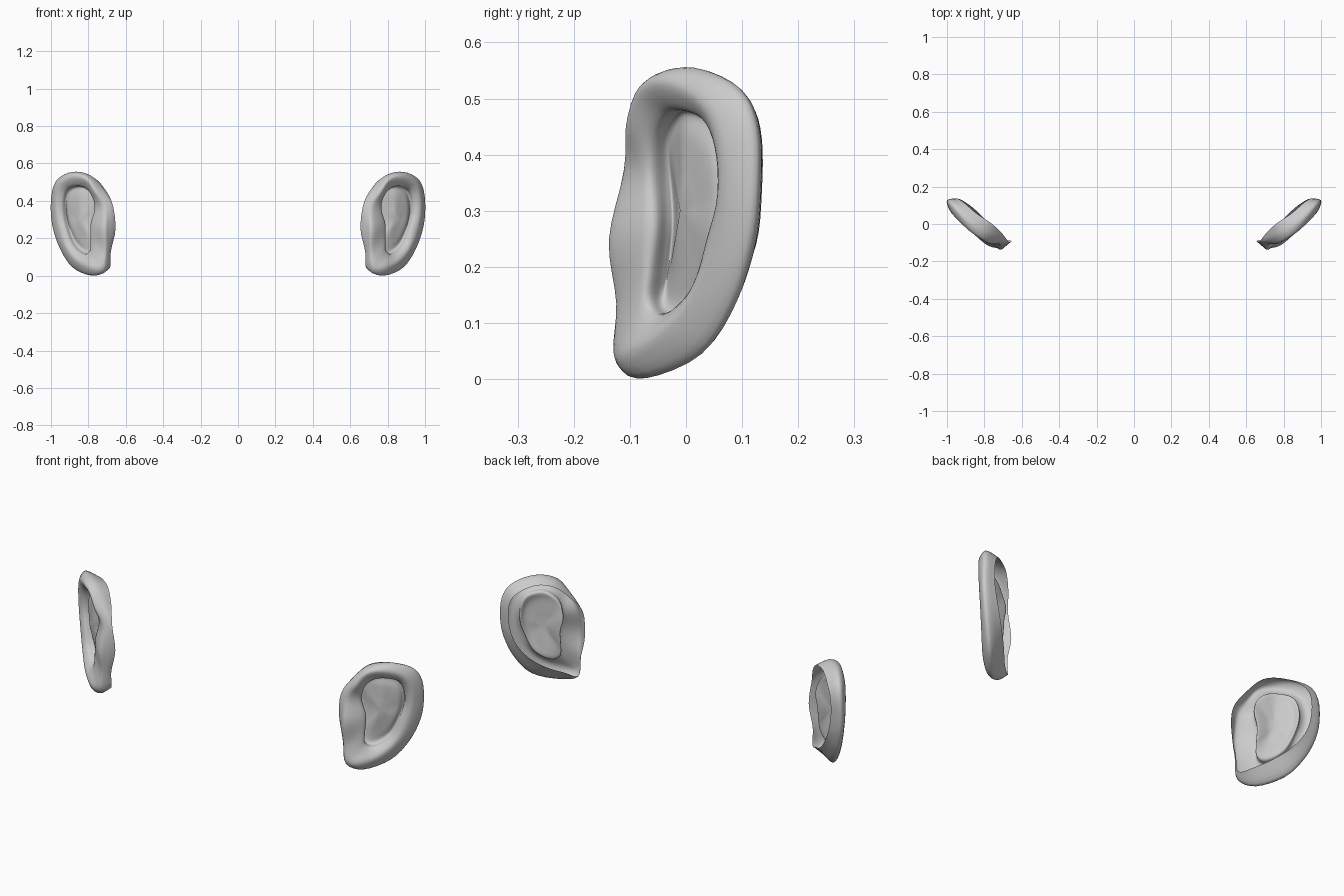
import bpy, bmesh, math
from mathutils import Vector

if "Cube" in bpy.data.objects:
    bpy.data.objects.remove(bpy.data.objects["Cube"])

# Guide curves of one ear shell, clockwise from the top (x, y, z)
back_edge = [(.84, .055, .53), (.91, .115, .49), (.94, .135, .43), (.94, .135, .33),
             (.915, .125, .24), (.865, .09, .16), (.80, .03, .10), (.735, -.04, .06),
             (.685, -.078, .042), (.68, -.088, .13), (.655, -.09, .25), (.67, -.095, .38),
             (.71, -.045, .46), (.765, .005, .52)]
outline = [(.885, .015, .555), (.96, .09, .52), (.993, .122, .45), (1.0, .125, .34),
           (.985, .115, .24), (.945, .085, .135), (.883, .028, .045), (.79, -.07, .002),
           (.71, -.112, .024), (.695, -.113, .13), (.685, -.118, .25), (.69, -.105, .38),
           (.73, -.08, .468), (.80, -.045, .54)]
rim_crest = [(.88, -.037, .532), (.95, .03, .497), (.977, .06, .43), (.977, .065, .33),
             (.957, .05, .23), (.915, .008, .135), (.855, -.055, .07), (.785, -.113, .045),
             (.733, -.128, .06), (.72, -.122, .14), (.722, -.135, .25), (.722, -.108, .37),
             (.765, -.107, .452), (.81, -.085, .515)]
inner_edge = [(.87, -.02, .485), (.92, .028, .465), (.94, .052, .41), (.94, .057, .33),
              (.924, .037, .25), (.893, .014, .17), (.852, -.025, .123), (.815, -.06, .11),
              (.79, -.076, .135), (.788, -.072, .19), (.788, -.065, .275), (.766, -.066, .36),
              (.783, -.064, .43), (.82, -.045, .472)]

rings = [[Vector(p) for p in r] for r in (back_edge, outline, rim_crest, inner_edge)]
count = len(outline)
inward = Vector((-.6, .8, 0))
undercut = Vector((-.9, .45, 0))
lip = rings[3]
middle = sum(lip, Vector()) / count


# Hollow of the ear: groove behind the rim, raised inner fold, deep bowl behind the front flap
def hollow(shrink, depth, extra):
    ring = []
    for i, p in enumerate(lip):
        w = .5 - .5 * math.cos(math.tau * (i - 2.5) / count)
        ring.append(p.lerp(middle, shrink) + inward * depth + undercut * extra * w)
    return ring


rings += [hollow(.06, .028, .016), hollow(.28, .014, .046), hollow(.68, .016, .018)]


def spline(a, b, c, d, t):
    return .5 * (2 * b + (c - a) * t + (2 * a - 5 * b + 4 * c - d) * t * t
                 + (3 * b - a - 3 * c + d) * t ** 3)


def smooth_curve(pts, steps, closed):
    n = len(pts)

    def get(i):
        return pts[i % n] if closed else pts[max(0, min(n - 1, i))]
    out = [spline(get(i - 1), get(i), get(i + 1), get(i + 2), k / steps)
           for i in range(n if closed else n - 1) for k in range(steps)]
    return out if closed else out + [pts[-1]]


def build_ear(name, side):
    # Smooth around every ring, then across the rings
    around = [smooth_curve(r, 4, True) for r in rings]
    columns = [smooth_curve(list(col), 5, False) for col in zip(*around)]
    bm = bmesh.new()
    grid = [[bm.verts.new((p.x * side, p.y, p.z)) for p in col] for col in columns]
    tip = middle + inward * .014
    center = bm.verts.new((tip.x * side, tip.y, tip.z))
    for i, a in enumerate(grid):
        b = grid[(i + 1) % len(grid)]
        for j in range(len(a) - 1):
            bm.faces.new((a[j], b[j], b[j + 1], a[j + 1]))
        bm.faces.new((a[-1], b[-1], center))
    # Front of the shell faces outward
    bm.normal_update()
    facing = Vector((.6 * side, -.8, 0))
    if sum(f.normal.dot(facing) * f.calc_area() for f in bm.faces) < 0:
        bmesh.ops.reverse_faces(bm, faces=bm.faces[:])
    for f in bm.faces:
        f.smooth = True
    mesh = bpy.data.meshes.new(name)
    bm.to_mesh(mesh)
    bm.free()
    bpy.context.collection.objects.link(bpy.data.objects.new(name, mesh))


for name, side in (("right_ear", 1), ("left_ear", -1)):
    build_ear(name, side)
